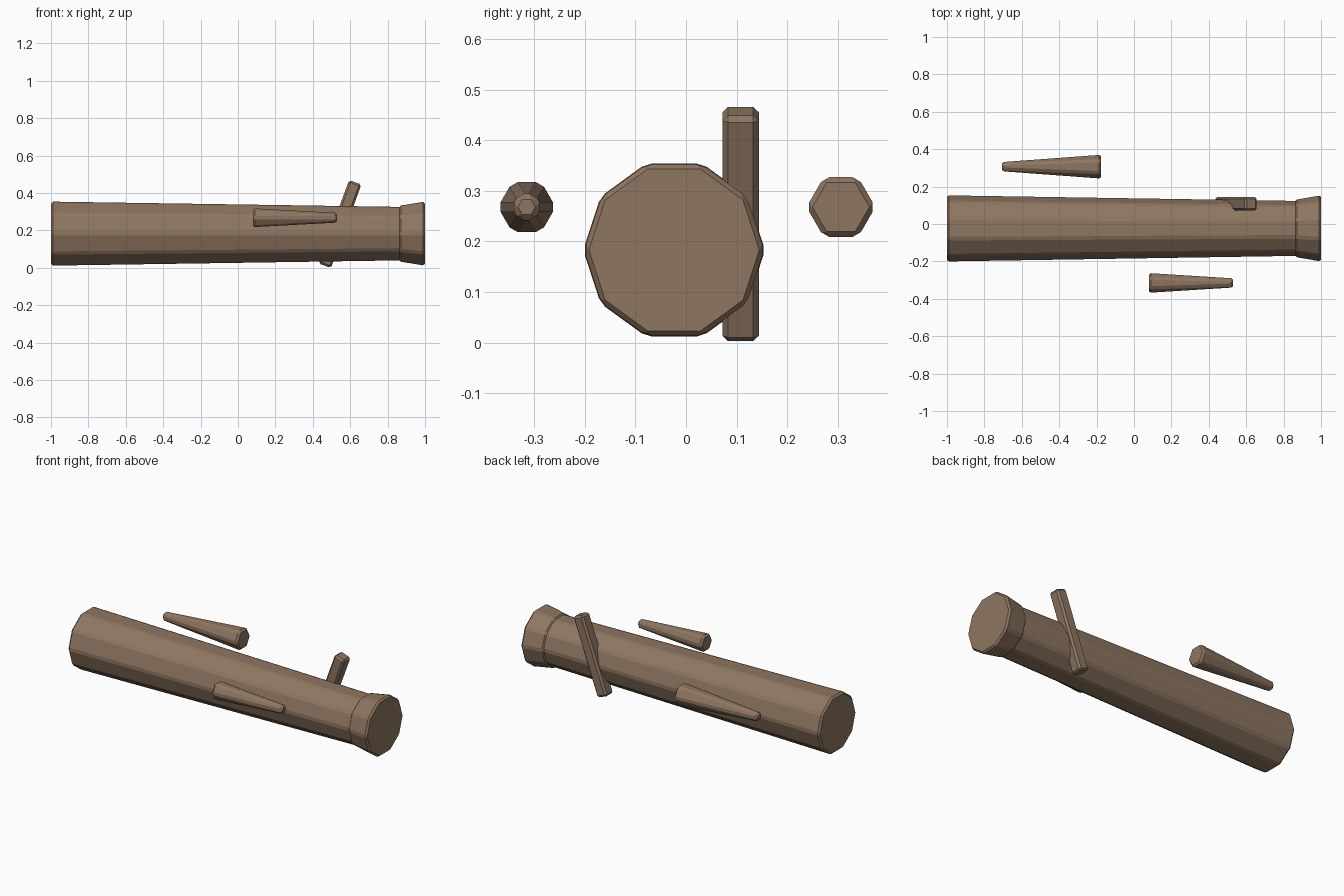
import bpy, bmesh
from math import cos, sin, pi, radians

if "Cube" in bpy.data.objects:
    bpy.data.objects.remove(bpy.data.objects["Cube"])

bark = bpy.data.materials.new("bark")
bark.diffuse_color = (0.27, 0.18, 0.12, 1)
bark.use_nodes = True
bark.node_tree.nodes["Principled BSDF"].inputs["Base Color"].default_value = bark.diffuse_color


def finish(name, bm):
    # Flat-shaded object with a narrow one-step chamfer on its hard edges
    bmesh.ops.recalc_face_normals(bm, faces=bm.faces)
    mesh = bpy.data.meshes.new(name)
    bm.to_mesh(mesh)
    bm.free()
    mesh.materials.append(bark)
    ob = bpy.data.objects.new(name, mesh)
    bpy.context.collection.objects.link(ob)
    bev = ob.modifiers.new("chamfer", 'BEVEL')
    bev.width = 0.011
    bev.segments = 1
    bev.limit_method = 'ANGLE'
    bev.angle_limit = radians(30)
    return ob


def taper(name, sides, x0, r0, x1, r1, y, z):
    # Capped tapering prism along x, with corners pointing sideways
    bm = bmesh.new()
    rings = []
    for x, r in ((x0, r0), (x1, r1)):
        angles = [2 * pi * i / sides for i in range(sides)]
        rings.append([bm.verts.new((x, y + r * cos(a), z + r * sin(a))) for a in angles])
    a, b = rings
    for i in range(sides):
        j = (i + 1) % sides
        bm.faces.new((a[i], a[j], b[j], b[i]))
    bm.faces.new(a)
    bm.faces.new(b)
    return finish(name, bm)


# Log and its flared end
taper("log_trunk", 10, -1.0, 0.18, 0.95, 0.149, -0.0235, 0.183)
taper("log_flared_end", 10, 0.86, 0.156, 1.0, 0.18, -0.0235, 0.183)

# Loose tapered branches either side
taper("back_branch", 6, -0.706, 0.03, -0.176, 0.069, 0.3065, 0.268)
taper("front_branch", 6, 0.08, 0.058, 0.53, 0.03, -0.315, 0.268)

# Leaning square stake let into the back of the log
bm = bmesh.new()
bmesh.ops.create_cube(bm, size=1)
bmesh.ops.scale(bm, vec=(0.07, 0.072, 0.475), verts=bm.verts)
stake = finish("leaning_stake", bm)
stake.location = (0.5455, 0.108, 0.2345)
stake.rotation_euler = (0, radians(20), 0)
